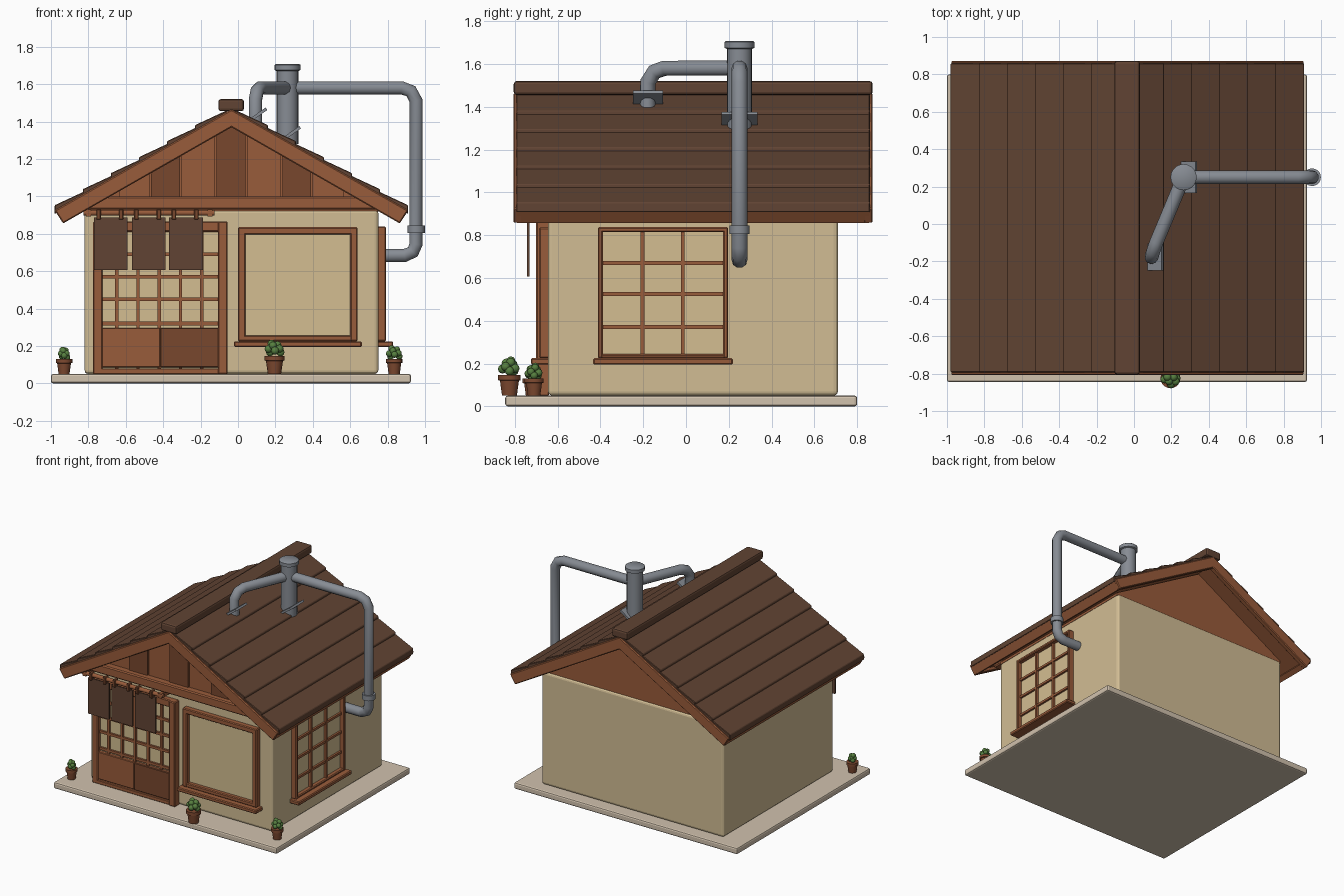
import bpy, bmesh, math, random
from mathutils import Vector

if "Cube" in bpy.data.objects:
    bpy.data.objects.remove(bpy.data.objects["Cube"])

random.seed(3)


def mat(name, r, g, b):
    m = bpy.data.materials.new(name)
    m.diffuse_color = [((c + 0.055) / 1.055) ** 2.4 for c in (r, g, b)] + [1]
    m.use_nodes = True
    m.node_tree.nodes["Principled BSDF"].inputs["Base Color"].default_value = m.diffuse_color
    return m


WALL = mat("plaster", 0.82, 0.74, 0.58)
PAPER = mat("paper", 0.83, 0.745, 0.57)
STONE = mat("base_stone", 0.82, 0.76, 0.68)
WOOD = mat("warm_wood", 0.60, 0.36, 0.23)
DARK = mat("dark_wood", 0.47, 0.28, 0.18)
ROOF = mat("roof_brown", 0.38, 0.265, 0.2)
METAL = mat("pipe_metal", 0.53, 0.55, 0.58)
POT = mat("clay", 0.50, 0.29, 0.19)
LEAF = mat("leaf_green", 0.34, 0.50, 0.25)


def finish(name, bm, m, bevel=0, smooth=False, segs=1):
    bmesh.ops.recalc_face_normals(bm, faces=bm.faces)
    me = bpy.data.meshes.new(name)
    bm.to_mesh(me)
    bm.free()
    me.materials.append(m)
    ob = bpy.data.objects.new(name, me)
    bpy.context.collection.objects.link(ob)
    if bevel:
        b = ob.modifiers.new("bevel", "BEVEL")
        b.width, b.segments = bevel, segs
    if smooth:
        smooth_angle(ob)
    return ob


def smooth_angle(ob):
    bpy.ops.object.select_all(action="DESELECT")
    ob.select_set(True)
    bpy.context.view_layer.objects.active = ob
    bpy.ops.object.shade_smooth_by_angle(angle=math.radians(40))


def box(name, x, y, z, m, bevel=0, segs=1):
    """Box from three (low, high) ranges."""
    bm = bmesh.new()
    bmesh.ops.create_cube(bm, size=1)
    for v in bm.verts:
        v.co = [(a + b) / 2 + c * (b - a) for (a, b), c in zip((x, y, z), v.co)]
    return finish(name, bm, m, bevel, False, segs)


def prism(name, pts, y, m, bevel=0):
    """Extrude an (x, z) outline along y."""
    bm = bmesh.new()
    f = bm.faces.new([bm.verts.new((px, y[0], pz)) for px, pz in pts])
    g = bmesh.ops.extrude_face_region(bm, geom=[f])["geom"]
    bmesh.ops.translate(bm, vec=(0, y[1] - y[0], 0),
                        verts=[v for v in g if isinstance(v, bmesh.types.BMVert)])
    return finish(name, bm, m, bevel)


def lathe(name, profile, x, y, m, n=20):
    """Closed round part from (radius, z) rings."""
    bm = bmesh.new()
    rings = [[bm.verts.new((x + r * math.cos(2 * math.pi * i / n),
                            y + r * math.sin(2 * math.pi * i / n), z)) for i in range(n)]
             for r, z in profile]
    for a, b in zip(rings, rings[1:]):
        for i in range(n):
            bm.faces.new((a[i], a[(i + 1) % n], b[(i + 1) % n], b[i]))
    bm.faces.new(rings[0])
    bm.faces.new(rings[-1])
    return finish(name, bm, m, 0, True)


def tube(name, pts, r, m):
    """Round pipe along a path."""
    cu = bpy.data.curves.new(name, "CURVE")
    cu.dimensions = "3D"
    cu.bevel_depth, cu.bevel_resolution, cu.use_fill_caps = r, 3, True
    sp = cu.splines.new("POLY")
    sp.points.add(len(pts) - 1)
    for p, c in zip(sp.points, pts):
        p.co = (*c, 1)
    ob = bpy.data.objects.new(name, cu)
    bpy.context.collection.objects.link(ob)
    cu.materials.append(m)
    bpy.ops.object.select_all(action="DESELECT")
    ob.select_set(True)
    bpy.context.view_layer.objects.active = ob
    bpy.ops.object.convert(target="MESH")
    smooth_angle(bpy.context.view_layer.objects.active)


# Base and walls
box("base_slab", (-1, 0.925), (-0.845, 0.8), (0, 0.05), STONE, 0.012, 2)
box("walls", (-0.82, 0.75), (-0.645, 0.71), (0.05, 0.93), WALL, 0.02, 3)

# Roof, described by distance d from the ridge
CX, TOP, SLOPE = -0.035, 1.465, 0.571


def rz(d):
    return TOP - SLOPE * abs(d)


def gable(pts):
    """Mirror a right-hand outline (apex first, apex last) about the ridge."""
    return [(CX + d, z) for d, z in pts] + [(CX - d, z) for d, z in pts[-2:0:-1]]


prism("gable_wall", gable([(0, 1.39), (0.785, 0.94), (0.785, 0.92), (0, 0.92)]), (-0.64, 0.70), WOOD)
prism("roof_deck", gable([(0, TOP - 0.005), (0.93, 0.929), (0.9, 0.885), (0, 1.395)]), (-0.78, 0.85), WOOD)
for nm, y in (("front_bargeboard", (-0.807, -0.765)), ("back_bargeboard", (0.83, 0.872))):
    prism(nm, gable([(0, TOP), (0.945, 0.925), (0.9, 0.855), (0, 1.369)]), y, WOOD, 0.006)
for s, side in ((-1, "left"), (1, "right")):
    prism(side + "_eave_board", [(CX + s * d, z) for d, z in
          ((0.943, 0.92), (0.9, 0.857), (0.865, 0.88), (0.905, 0.94))], (-0.79, 0.855), WOOD)
    for k in range(6):
        d = 0.945 - 0.15 * k
        u = max(d - 0.18, 0.02)
        low = -0.02 if k == 0 else -0.005
        prism(f"{side}_roof_board_{k}", [(CX + s * a, z) for a, z in
              ((d, rz(d) + low), (d, rz(d) + 0.027), (u, rz(u) + 0.008), (u, rz(u) - 0.01))],
              (-0.793, 0.86), ROOF, 0.004)
box("ridge_cap", (-0.105, 0.032), (-0.805, 0.872), (1.455, 1.52), ROOF, 0.014, 2)

# Front gable beam and planks
box("gable_beam", (-0.82, 0.75), (-0.72, -0.63), (0.93, 1.0), WOOD, 0.008)
edges = [-0.64, -0.47, -0.305, -0.12, 0.045, 0.235, 0.395, 0.57]
for i, (a, b) in enumerate(zip(edges, edges[1:])):
    a, b = a + 0.004, b - 0.004
    top = [(x, rz(x - CX) - 0.09) for x in ([b, CX, a] if a < CX < b else [b, a])]
    prism(f"gable_plank_{i}", [(a, 0.99), (b, 0.99)] + top,
          (-0.675 if i % 2 else -0.665, -0.635), DARK if i % 2 else WOOD)

# Door: frame, paper, lattice and lower panels
box("door_paper", (-0.75, -0.08), (-0.655, -0.64), (0.06, 0.84), PAPER)
box("door_left_post", (-0.775, -0.725), (-0.69, -0.64), (0.05, 0.865), WOOD, 0.006)
box("door_right_post", (-0.108, -0.055), (-0.70, -0.64), (0.05, 0.865), WOOD, 0.006)
box("door_lintel", (-0.775, -0.055), (-0.69, -0.64), (0.81, 0.865), WOOD, 0.006)
box("door_threshold", (-0.775, -0.055), (-0.69, -0.64), (0.05, 0.08), WOOD, 0.004)
for i in range(5):
    x = -0.648 + 0.1135 * i
    box(f"door_upright_{i}", (x - 0.009, x + 0.009), (-0.672, -0.65), (0.08, 0.82), WOOD)
for i, z in enumerate((0.32, 0.45, 0.57, 0.69)):
    box(f"door_rail_{i}", (-0.73, -0.1), (-0.67, -0.65), (z - 0.01, z + 0.01), WOOD)
box("door_left_panel", (-0.74, -0.417), (-0.683, -0.65), (0.085, 0.297), WOOD, 0.004)
box("door_right_panel", (-0.415, -0.1), (-0.688, -0.65), (0.085, 0.297), DARK, 0.004)

# Curtain rod, loops and curtains
tube("curtain_rod", [(-0.825, -0.735, 0.912), (-0.125, -0.735, 0.912)], 0.016, WOOD)
for i, x in enumerate((-0.77, -0.568, -0.368)):
    box(f"curtain_{i}", (x, x + 0.18), (-0.744, -0.732), (0.607, 0.888), ROOF)
    for j, o in enumerate((0.025, 0.145)):
        box(f"curtain_loop_{i}_{j}", (x + o - 0.012, x + o + 0.012), (-0.756, -0.714),
            (0.875, 0.932), DARK, 0.004)
for i, x in enumerate((-0.80, -0.15)):
    box(f"rod_bracket_{i}", (x - 0.014, x + 0.014), (-0.75, -0.64), (0.893, 0.93), WOOD)


def window(name, a, b, z, place, bars=(), rails=()):
    """Framed window along one wall; place(along, out) gives x and y ranges."""
    w = 0.04 if not bars else 0.024

    def part(n, al, out, zz, m, bev=0.006):
        box(f"{name}_{n}", *place(al, out), zz, m, bev)
    part("pane", (a + 0.01, b - 0.01), (-0.01, 0.008), (z[0], z[1] - 0.01), PAPER, 0)
    part("start_jamb", (a, a + w), (-0.01, 0.042), z, WOOD)
    part("end_jamb", (b - w, b), (-0.01, 0.042), z, WOOD)
    part("head", (a, b), (-0.01, 0.042), (z[1] - w, z[1]), WOOD)
    part("foot", (a, b), (-0.01, 0.04), (z[0], z[0] + w * 0.8), WOOD)
    part("sill", (a - 0.022, b + 0.022), (-0.01, 0.08), (z[0] - 0.03, z[0]), WOOD)
    for i, c in enumerate(bars):
        part(f"bar_{i}", (c - 0.009, c + 0.009), (0, 0.026), (z[0], z[1] - 0.01), WOOD, 0)
    for i, c in enumerate(rails):
        part(f"rail_{i}", (a + 0.01, b - 0.01), (0, 0.023), (c - 0.009, c + 0.009), WOOD, 0)


window("front_window", 0, 0.64, (0.225, 0.835), lambda al, o: (al, (-0.645 - o[1], -0.645 - o[0])))
window("side_window", -0.412, 0.197, (0.225, 0.838), lambda al, o: ((0.75 + o[0], 0.75 + o[1]), al),
       (-0.203, -0.015), (0.37, 0.525, 0.67))

# Chimney stack and pipes
SX, SY, PZ = 0.265, 0.25, 1.58
lathe("chimney_stack", [(0.058, 1.28), (0.058, 1.67), (0.07, 1.675), (0.07, 1.702), (0.062, 1.708)], SX, SY, METAL)
tube("long_pipe", [(SX, SY, PZ), (0.875, SY, PZ), (0.925, SY, 1.562), (0.952, SY, 1.51), (0.952, SY, 0.745),
                   (0.935, SY, 0.703), (0.89, SY, 0.683), (0.74, SY, 0.683)], 0.037, METAL)
lathe("pipe_collar", [(0.047, 0.805), (0.047, 0.845)], 0.952, SY, METAL)
tube("short_pipe", [(SX, SY, PZ), (0.119, -0.10, PZ), (0.102, -0.148, 1.563), (0.093, -0.178, 1.515),
                    (0.093, -0.178, 1.37)], 0.037, METAL)
for nm, c, lx, ly in (("stack_flange", (SX, SY, 1.322), 0.165, 0.17),
                      ("pipe_flange", (0.095, -0.178, 1.428), 0.14, 0.14)):
    ob = box(nm, (-lx / 2, lx / 2), (-ly / 2, ly / 2), (-0.008, 0.008), METAL)
    ob.location, ob.rotation_euler = c, (0, -math.radians(35), 0)

# Potted plants
for nm, x, y, s, slim in (("left", -0.93, -0.72, 0.88, 0.6), ("middle", 0.195, -0.825, 1.08, 1), ("right", 0.835, -0.71, 0.9, 1)):
    lathe(nm + "_pot", [(0.033 * s, 0.05), (0.042 * s, 0.05 + 0.065 * s), (0.05 * s, 0.05 + 0.067 * s),
                        (0.05 * s, 0.05 + 0.09 * s)], x, y, POT, 14)
    bm = bmesh.new()
    for i in range(10):
        a = i * 2.4
        r = (0.03 if i < 6 else 0.016) * s * slim
        h = 0.05 + (0.103 + 0.005 * i) * s + random.uniform(-0.004, 0.004)
        new = bmesh.ops.create_icosphere(bm, subdivisions=2, radius=0.02 * s)["verts"]
        bmesh.ops.translate(bm, verts=new, vec=Vector((x + r * math.cos(a), y + r * math.sin(a), h)))
    finish(nm + "_plant", bm, LEAF, 0, True)
